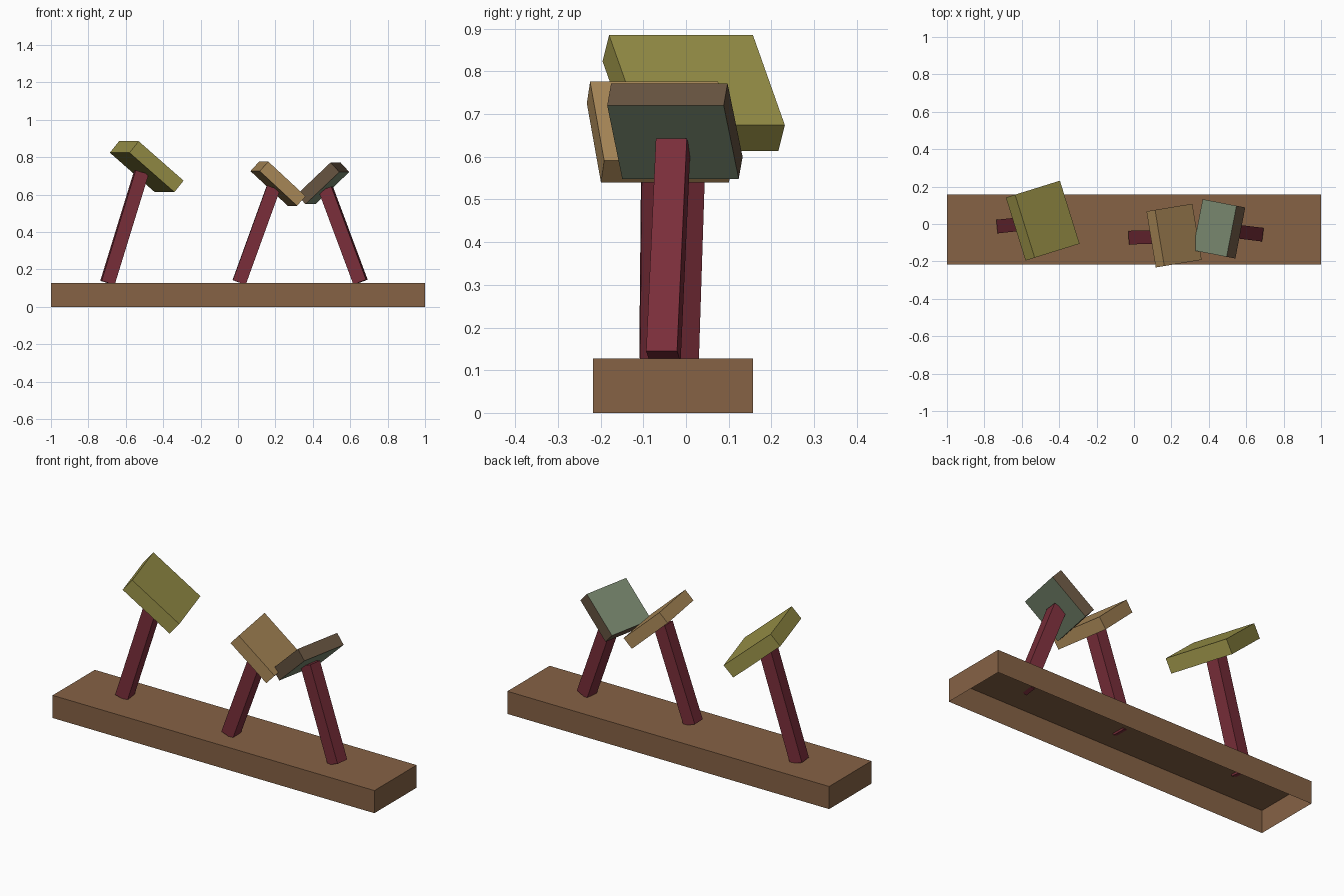
import bpy
import bmesh
from math import radians
from mathutils import Matrix, Vector

cube = bpy.data.objects.get("Cube")
if cube:
    bpy.data.objects.remove(cube, do_unlink=True)


def make_material(name, rgb):
    linear = [((c / 255 + 0.055) / 1.055) ** 2.4 for c in rgb] + [1.0]
    mat = bpy.data.materials.new(name)
    mat.use_nodes = True
    mat.diffuse_color = linear
    bsdf = mat.node_tree.nodes["Principled BSDF"]
    bsdf.inputs["Base Color"].default_value = linear
    bsdf.inputs["Roughness"].default_value = 0.8
    return mat


wood = make_material("wood brown", (134, 98, 69))
maroon = make_material("maroon", (122, 46, 58))
olive = make_material("olive", (154, 146, 72))
tan = make_material("tan", (172, 138, 89))
sage = make_material("sage green", (124, 140, 114))
umber = make_material("dark umber", (102, 83, 64))


def make_box(name, size, centre, mats, tilt=0, yaw=0, lift=0, open_bottom=False):
    """Box leaned about its y axis, then turned about z; lift slides it along its own z.
    A second material, if given, goes on the two broad faces."""
    bm = bmesh.new()
    bmesh.ops.create_cube(bm, size=1)
    bmesh.ops.scale(bm, vec=size, verts=bm.verts)
    bmesh.ops.translate(bm, vec=(0, 0, lift), verts=bm.verts)
    bm.normal_update()
    for face in bm.faces:
        if abs(face.normal.z) > 0.9:
            face.material_index = len(mats) - 1
    if open_bottom:
        floor = [f for f in bm.faces if f.normal.z < -0.9]
        bmesh.ops.delete(bm, geom=floor, context='FACES_ONLY')
    mesh = bpy.data.meshes.new(name)
    bm.to_mesh(mesh)
    bm.free()
    for mat in mats:
        mesh.materials.append(mat)
    obj = bpy.data.objects.new(name, mesh)
    turn = Matrix.Rotation(radians(yaw), 4, 'Z') @ Matrix.Rotation(radians(tilt), 4, 'Y')
    obj.matrix_world = Matrix.Translation(Vector(centre)) @ turn
    bpy.context.collection.objects.link(obj)
    return obj


# Hollow plinth, open underneath
make_box("base", (2, 0.375, 0.127), (0, -0.03, 0.0635), [wood], open_bottom=True)

# Leaning posts: foot position, length, tilt, yaw
posts = {
    "right_post": ((-0.698, -0.01, 0.128), 0.619, 17.2, 6),
    "middle_post": ((0.006, -0.072, 0.13), 0.539, 19.9, 1.5),
    "left_post": ((0.655, -0.053, 0.132), 0.532, -20.6, -7),
}
for name, (foot, length, tilt, yaw) in posts.items():
    make_box(name, (0.073, 0.073, length), foot, [maroon], tilt, yaw, lift=length / 2)

# Tilted blocks on top of the posts
make_box("right_block", (0.328, 0.353, 0.08), (-0.488, 0.018, 0.749), [olive], 40, 17.3)
make_box("middle_block", (0.274, 0.304, 0.069), (0.214, -0.062, 0.658), [tan], 42.5, 9.4)
make_box("left_block", (0.252, 0.278, 0.07), (0.4545, -0.026, 0.66), [umber, sage], -43, -11)
